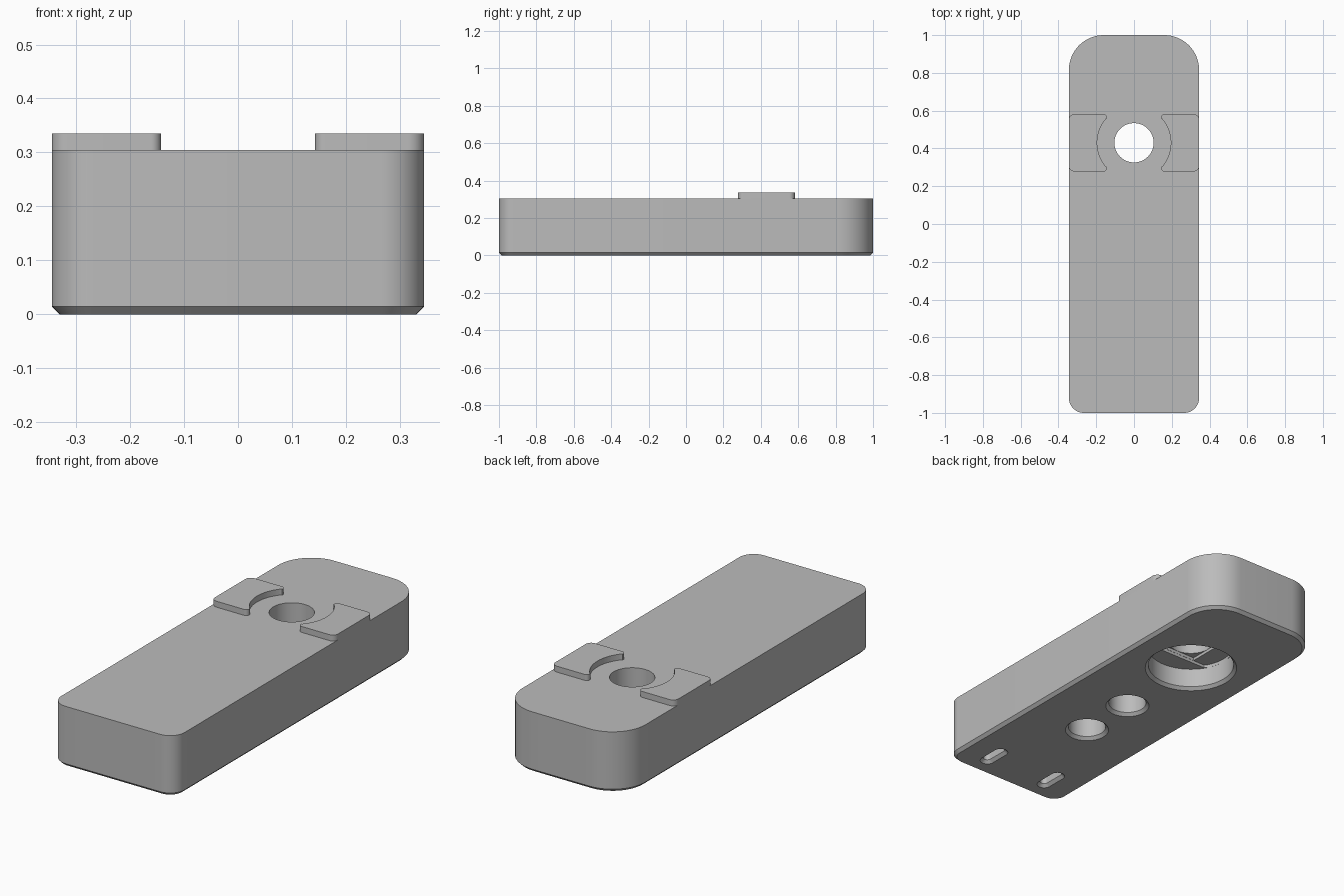
import bpy, bmesh
from math import sin, cos, pi, radians, sqrt, asin

cube = bpy.data.objects.get("Cube")
if cube:
    bpy.data.objects.remove(cube, do_unlink=True)

grey = bpy.data.materials.new("plain grey")
grey.use_nodes = True
colour = (0.5, 0.5, 0.5, 1)
grey.diffuse_color = colour
grey.node_tree.nodes["Principled BSDF"].inputs["Base Color"].default_value = colour

HALF_W, TOP, CHAMFER = 0.345, 0.305, 0.015
HOLE_Y = 0.43


def arc(cx, cy, r, start, end, steps=16):
    return [(cx + r * cos(start + (end - start) * i / steps),
             cy + r * sin(start + (end - start) * i / steps)) for i in range(steps + 1)]


def rounded(cx, cy, hx, hy, r_front, r_back):
    """Rounded rectangle, with separate front and back corner radii."""
    pts = []
    for i, (sx, sy) in enumerate([(1, 1), (-1, 1), (-1, -1), (1, -1)]):
        r = r_back if sy > 0 else r_front
        pts += arc(cx + sx * (hx - r), cy + sy * (hy - r), r, i * pi / 2, (i + 1) * pi / 2)
    return pts


def circle(cy, r):
    return rounded(0, cy, r, r, r, r)


def loft(name, rings):
    """Closed solid through (outline, height) rings."""
    bm = bmesh.new()
    loops = [[bm.verts.new((x, y, z)) for x, y in pts] for pts, z in rings]
    bm.faces.new(loops[0][::-1])
    bm.faces.new(loops[-1])
    n = len(loops[0])
    for low, high in zip(loops, loops[1:]):
        for i in range(n):
            j = (i + 1) % n
            bm.faces.new((low[i], low[j], high[j], high[i]))
    bmesh.ops.remove_doubles(bm, verts=bm.verts, dist=1e-5)
    bmesh.ops.recalc_face_normals(bm, faces=bm.faces)
    mesh = bpy.data.meshes.new(name)
    bm.to_mesh(mesh)
    bm.free()
    mesh.materials.append(grey)
    obj = bpy.data.objects.new(name, mesh)
    bpy.context.collection.objects.link(obj)
    return obj


def select(obj):
    bpy.ops.object.select_all(action='DESELECT')
    obj.select_set(True)
    bpy.context.view_layer.objects.active = obj


def cut(target, cutter):
    mod = target.modifiers.new("cut", 'BOOLEAN')
    mod.operation, mod.solver, mod.object = 'DIFFERENCE', 'EXACT', cutter
    select(target)
    bpy.ops.object.modifier_apply(modifier=mod.name)
    bpy.data.objects.remove(cutter, do_unlink=True)


def pocket(cx, cy, hx, hy, depth):
    """Round-ended pocket from below with a chamfered mouth."""
    def ring(grow):
        return rounded(cx, cy, hx + grow, hy + grow, hx + grow, hx + grow)
    cut(body, loft("cutter", [(ring(2 * CHAMFER), -CHAMFER), (ring(0), CHAMFER), (ring(0), depth)]))


# Body block: larger corners at the back, chamfered underside
def body_outline(inset):
    return rounded(0, 0, HALF_W - inset, 1 - inset, 0.08 - inset, 0.185 - inset)


body = loft("body", [(body_outline(CHAMFER), 0), (body_outline(0), CHAMFER), (body_outline(0), TOP)])

# Counterbore, bridging steps and through hole
BORE, DEPTH, HOLE = 0.207, 0.112, 0.104
pocket(0, HOLE_Y, BORE, BORE, DEPTH)
strip = HOLE + 0.002
step = [(x, max(HOLE_Y - strip, min(HOLE_Y + strip, y))) for x, y in circle(HOLE_Y, BORE - 0.0005)]
cut(body, loft("cutter", [(step, 0.06), (step, DEPTH + 0.015)]))
square_half = HOLE + 0.001
square = rounded(0, HOLE_Y, square_half, square_half, 0, 0)
cut(body, loft("cutter", [(square, 0.06), (square, DEPTH + 0.03)]))
cut(body, loft("cutter", [(circle(HOLE_Y, HOLE), 0.06), (circle(HOLE_Y, HOLE), TOP + 0.1)]))

# Two round pockets and two slots underneath
for y in (-0.05, -0.355):
    pocket(0, y, 0.09, 0.09, 0.2)
for side in (-1, 1):
    pocket(side * 0.18, -0.843, 0.02, 0.07, 0.15)

# Raised lugs with a concave inner edge around the hole
LUG_HALF, INNER, R, HOLLOW = 0.152, 0.143, 0.03, 0.195
r_tip = 0.018
a = asin((LUG_HALF - r_tip) / HOLLOW)
for name, side in (("left_lug", 1), ("right_lug", -1)):
    pts = arc(HALF_W - R, LUG_HALF - R, R, 0, pi / 2)
    pts += arc(INNER + r_tip, LUG_HALF - r_tip, r_tip, pi / 2, pi + 0.3)
    pts += arc(0, 0, HOLLOW, a - 0.06, 0.06 - a, 24)
    pts += arc(INNER + r_tip, r_tip - LUG_HALF, r_tip, pi - 0.3, 3 * pi / 2)
    pts += arc(HALF_W - R, R - LUG_HALF, R, -pi / 2, 0)
    pts = [(side * x, HOLE_Y + y) for x, y in pts]
    lug = loft(name, [(pts, TOP - 0.005), (pts, 0.335)])
    select(lug)
    bpy.ops.object.shade_smooth_by_angle(angle=radians(30))

select(body)
bpy.ops.object.shade_smooth_by_angle(angle=radians(30))
